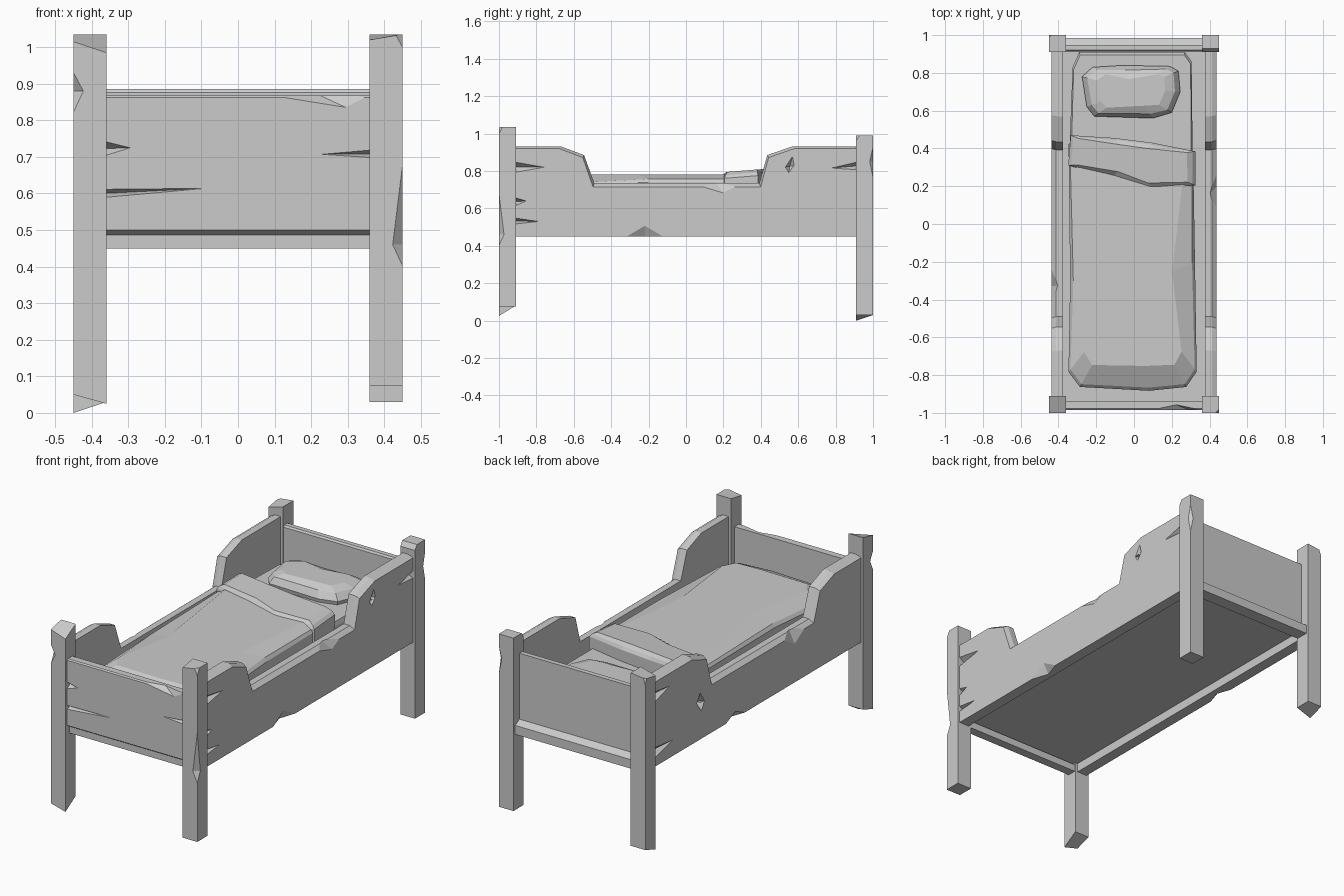
import bpy, bmesh
from mathutils import Vector

cube = bpy.data.objects.get("Cube")
if cube:
    bpy.data.objects.remove(cube, do_unlink=True)

grey = bpy.data.materials.new("plain grey")
grey.use_nodes = True
grey.diffuse_color = (0.6, 0.6, 0.6, 1)
grey.node_tree.nodes["Principled BSDF"].inputs["Base Color"].default_value = (0.6, 0.6, 0.6, 1)


def finish(name, bm):
    bmesh.ops.recalc_face_normals(bm, faces=bm.faces)
    mesh = bpy.data.meshes.new(name)
    bm.to_mesh(mesh)
    bm.free()
    mesh.materials.append(grey)
    ob = bpy.data.objects.new(name, mesh)
    bpy.context.collection.objects.link(ob)
    return ob


def loft(name, loops):
    """Skin matching loops of points and cap both ends."""
    bm = bmesh.new()
    rings = [[bm.verts.new(p) for p in loop] for loop in loops]
    n = len(rings[0])
    for a, b in zip(rings, rings[1:]):
        for i in range(n):
            j = (i + 1) % n
            bm.faces.new((a[i], a[j], b[j], b[i]))
    bm.faces.new(rings[0])
    bm.faces.new(rings[-1])
    return finish(name, bm)


def across(name, profile):
    """Extrude a (y, z) profile between the posts."""
    return loft(name, [[(x, y, z) for y, z in profile] for x in (-0.38, 0.38)])


def cushion(name, outline, levels, lift=lambda y: 0):
    """Stack inset copies of a plan outline; levels are (inset, z)."""
    c = sum((Vector(p) for p in outline), Vector((0, 0))) / len(outline)
    loops = []
    for inset, z in levels:
        loop = []
        for p in outline:
            d = Vector(p) - c
            q = c + d * (1 - inset / d.length)
            loop.append((q.x, q.y, z + lift(q.y)))
        loops.append(loop)
    return loft(name, loops)


def carve(ob, chips):
    """Cut convex chips out of a part."""
    for pts in chips:
        bm = bmesh.new()
        for p in pts:
            bm.verts.new(p)
        bmesh.ops.convex_hull(bm, input=bm.verts)
        cutter = finish("cutter", bm)
        cutter.hide_render = True
        mod = ob.modifiers.new("chip", 'BOOLEAN')
        mod.operation, mod.solver, mod.object = 'DIFFERENCE', 'EXACT', cutter
        bpy.context.view_layer.objects.active = ob
        bpy.ops.object.modifier_apply(modifier=mod.name)
        bpy.data.objects.remove(cutter, do_unlink=True)


# Corner posts: z of front-outer, front-inner, back-inner, back-outer corners
def post(name, sx, sy, feet, tops):
    xo, xi = sx * 0.45, sx * 0.36
    y0, y1 = (-1, -0.91) if sy < 0 else (0.91, 1)
    plan = [(xo, y0), (xi, y0), (xi, y1), (xo, y1)]
    low = [(x, y, z) for (x, y), z in zip(plan, feet)]
    high = [(x, y, z) for (x, y), z in zip(plan, tops)]
    return loft(name, [low, high])


def corner_chip(sx, sy, z0, zm, z1, depth=0.037):
    x, y = sx * 0.455, sy * 1.005
    return [(x, y, z0), (x, y, z1), (x - sx * depth, y, zm), (x, y - sy * depth, zm)]


def front_slope(sx, z):
    """Wedge that slopes the front edge of a back post's top."""
    return [(sx * x, y, h) for x in (0.35, 0.46) for y, h in ((0.9, z), (0.9, 1.0), (0.935, 1.0))]


fl = post("front_left_post", 1, -1, [0.075] * 4, [1.035, 1.02, 1.035, 1.035])
carve(fl, [corner_chip(1, -1, 0.38, 0.46, 0.76), corner_chip(1, -1, 0.98, 1.05, 1.06)])
fr = post("front_right_post", -1, -1, [0.05, 0.025, 0.08, 0.08], [1.015, 0.985, 1.035, 1.035])
carve(fr, [corner_chip(-1, -1, 0.8, 0.88, 0.95)])
bl = post("back_left_post", 1, 1, [0.03] * 4, [0.99] * 4)
carve(bl, [corner_chip(1, 1, 0.72, 0.85, 0.97, 0.028), front_slope(1, 0.95)])
br = post("back_right_post", -1, 1, [0.0, 0.03, 0.03, 0.03], [0.965, 0.99, 0.99, 0.98])
carve(br, [corner_chip(-1, 1, 0.92, 1.0, 1.01, 0.03)])

# Side boards with a low middle and a chamfered outer top edge
crest = [(-0.92, 0.932), (-0.67, 0.932), (-0.545, 0.885), (-0.49, 0.735),
         (0.392, 0.735), (0.435, 0.885), (0.57, 0.932), (0.92, 0.932)]
lower = [(y if abs(y) > 0.9 else y + (-0.007 if y < 0 else 0.007), z - (0.02 if z < 0.8 else 0.013))
         for y, z in crest]
base = [(0.92, 0.45), (-0.92, 0.45)]
# Cracks: first two points lie on the open side, the third is the tip
left_cracks = [
    [(-0.92, 0.85), (-0.92, 0.79), (-0.75, 0.82)],
    [(-0.92, 0.66), (-0.92, 0.61), (-0.85, 0.64)],
    [(-0.92, 0.55), (-0.92, 0.515), (-0.78, 0.53)],
    [(0.92, 0.85), (0.92, 0.805), (0.77, 0.815)],
    [(-0.34, 0.44), (-0.1, 0.44), (-0.22, 0.51)],
    [(0.0, 0.74), (0.32, 0.74), (0.2, 0.68)],
    [(0.53, 0.82), (0.58, 0.83), (0.57, 0.88)],
    [(0.53, 0.82), (0.58, 0.83), (0.55, 0.79)]]
right_cracks = [
    [(0.92, 0.87), (0.92, 0.8), (0.76, 0.85)],
    [(0.92, 0.56), (0.92, 0.49), (0.73, 0.54)],
    [(0.08, 0.44), (0.3, 0.44), (0.19, 0.49)],
    [(-0.47, 0.745), (-0.18, 0.745), (-0.33, 0.66)],
    [(0.46, 0.65), (0.53, 0.66), (0.5, 0.71)],
    [(0.46, 0.65), (0.53, 0.66), (0.49, 0.6)]]
for s, side, cracks in ((1, "left", left_cracks), (-1, "right", right_cracks)):
    board = loft(side + "_side_board", [
        [(s * x, y, z) for y, z in prof + base]
        for x, prof in ((0.375, crest), (0.412, crest), (0.437, lower))])
    carve(board, [[(s * 0.439, y, z) for y, z in tri] +
                  [(s * 0.4, (tri[0][0] + tri[1][0]) / 2, (tri[0][1] + tri[1][1]) / 2)]
                  for tri in cracks])

# Foot board, head board and their bottom rails
foot = across("foot_board", [(-0.94, 0.487), (-0.965, 0.487), (-0.985, 0.5), (-0.985, 0.862), (-0.978, 0.868), (-0.94, 0.868)])
splits = [
    [(-0.37, 0.745), (-0.37, 0.7), (-0.29, 0.725)],
    [(-0.37, 0.612), (-0.37, 0.588), (-0.07, 0.615)],
    [(0.37, 0.72), (0.37, 0.697), (0.22, 0.707)],
    [(0.07, 0.87), (0.37, 0.87), (0.3, 0.833)]]
carve(foot, [[(x, -0.987, z) for x, z in t] +
             [((t[0][0] + t[1][0]) / 2, -0.955, (t[0][1] + t[1][1]) / 2)] for t in splits])
across("foot_rail", [(-0.965, 0.45), (-0.965, 0.49), (-0.915, 0.49), (-0.915, 0.45)])
across("head_board", [(0.913, 0.47), (0.913, 0.876), (0.92, 0.886), (0.947, 0.886), (0.947, 0.47)])
across("head_rail", [(0.913, 0.45), (0.913, 0.52), (0.947, 0.52), (0.985, 0.5), (0.985, 0.45)])

# Bed base
across("bed_base", [(-0.945, 0.5), (-0.945, 0.62), (0.92, 0.62), (0.92, 0.5)])

# Mattress
front_end = [(-0.335, -0.3), (-0.345, -0.78), (-0.285, -0.86), (0.08, -0.88), (0.275, -0.86), (0.33, -0.78), (0.32, -0.2)]
mattress = front_end + [(0.31, 0.4), (0.305, 0.86), (0.27, 0.91), (-0.29, 0.91), (-0.325, 0.83), (-0.345, 0.3)]
cushion("mattress", mattress, [(0, 0.6), (0, 0.695), (0.015, 0.715)])

# Quilt, sagging at the front, and its turned-down fold
quilt = front_end + [(0.312, 0.36), (0.0, 0.42), (-0.345, 0.42)]
cushion("quilt", quilt, [(0, 0.61), (-0.003, 0.74), (0.014, 0.757), (0.13, 0.781)],
        lambda y: -0.03 if y < -0.76 else 0)
fold = [(-0.348, 0.31), (-0.12, 0.25), (0.1, 0.18), (0.325, 0.205),
        (0.325, 0.385), (0.1, 0.43), (-0.1, 0.455), (-0.335, 0.47)]
cushion("quilt_fold", fold, [(0, 0.69), (0, 0.77), (0.015, 0.787), (0.045, 0.803)], lambda y: 0.08 * (y - 0.32))

# Pillow
pillow = [(-0.25, 0.62), (-0.21, 0.57), (0.1, 0.56), (0.2, 0.59), (0.245, 0.7),
          (0.235, 0.81), (0.19, 0.835), (-0.06, 0.84), (-0.22, 0.83), (-0.275, 0.78)]
cushion("pillow", pillow, [(0.01, 0.7), (0, 0.735), (0.028, 0.772), (0.08, 0.79)])
